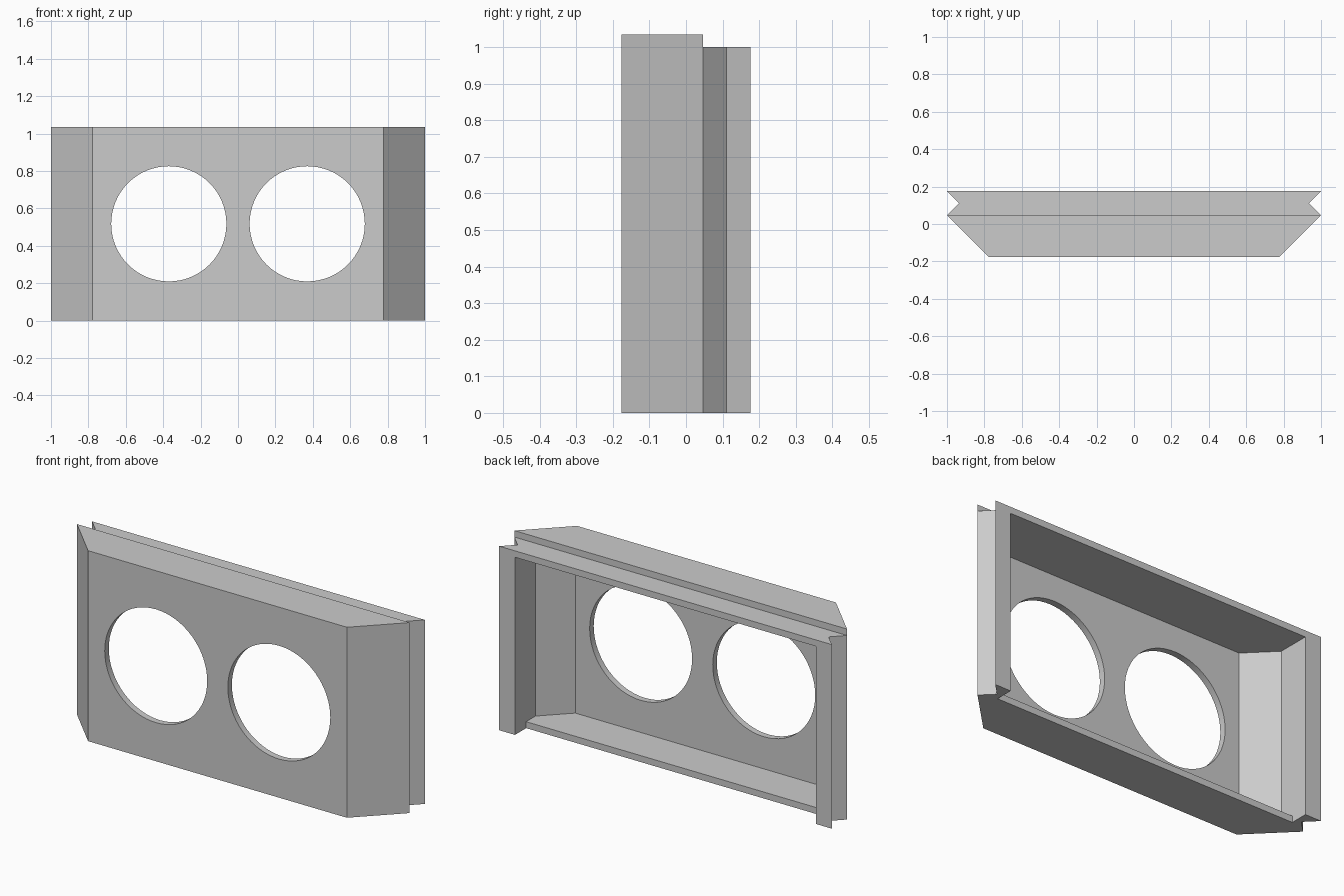
import bpy
import bmesh
import math
from mathutils import Matrix

cube = bpy.data.objects.get("Cube")
if cube:
    bpy.data.objects.remove(cube, do_unlink=True)

FRONT, STEP, BACK = -0.176, 0.046, 0.176   # depth positions
TOP, RIM_TOP, WALL = 1.035, 1.0, 0.035
NOTCH = (BACK - STEP) / 2
INNER = 0.905                              # half width of the opening

grey = bpy.data.materials.new("plain_grey")
grey.use_nodes = True
grey.diffuse_color = (0.6, 0.6, 0.6, 1)
grey.node_tree.nodes["Principled BSDF"].inputs["Base Color"].default_value = (0.6, 0.6, 0.6, 1)


def finish(name, bm):
    bmesh.ops.recalc_face_normals(bm, faces=bm.faces[:])
    mesh = bpy.data.meshes.new(name)
    bm.to_mesh(mesh)
    bm.free()
    mesh.materials.append(grey)
    obj = bpy.data.objects.new(name, mesh)
    bpy.context.collection.objects.link(obj)
    return obj


def prism(name, half, z0, z1):
    """Mirror a right-hand plan outline across x and extrude it upwards."""
    outline = half + [(-x, y) for x, y in reversed(half)]
    bm = bmesh.new()
    face = bm.faces.new([bm.verts.new((x, y, z0)) for x, y in outline])
    up = bmesh.ops.extrude_face_region(bm, geom=[face])["geom"]
    verts = [v for v in up if isinstance(v, bmesh.types.BMVert)]
    bmesh.ops.translate(bm, verts=verts, vec=(0, 0, z1 - z0))
    return finish(name, bm)


def drill(name, x):
    bm = bmesh.new()
    place = Matrix.Translation((x, FRONT, TOP / 2)) @ Matrix.Rotation(math.pi / 2, 4, "X")
    bmesh.ops.create_cone(bm, cap_ends=True, segments=64, radius1=0.308,
                          radius2=0.308, depth=0.2, matrix=place)
    return finish(name, bm)


# Solid block with sloped front corners and V-grooved sides
block = prism("hollow_wall_block", [(0.778, FRONT), (1, STEP),
                                    (1 - NOTCH, STEP + NOTCH), (1, BACK)], 0, TOP)

# Cavity follows the sloped cheeks and is open at the back
cavity = prism("cavity_cutter", [(0.764, FRONT + WALL), (INNER, 0.0), (INNER, 0.3)],
               WALL, RIM_TOP - WALL)
# Step along the top of the back rim
top_step = prism("top_step_cutter", [(1.2, STEP), (1.2, 0.3)], RIM_TOP, 1.2)
# Gap between the side flanges at the bottom of the back
bottom_gap = prism("bottom_gap_cutter", [(INNER, 0.08), (INNER, 0.3)], -0.1, 0.2)
# Two round openings through the front
holes = [drill("round_opening_cutter", x) for x in (-0.37, 0.37)]

bpy.context.view_layer.objects.active = block
for cutter in [cavity, top_step, bottom_gap] + holes:
    cutter.hide_render = True
    mod = block.modifiers.new(cutter.name, "BOOLEAN")
    mod.operation = "DIFFERENCE"
    mod.solver = "EXACT"
    mod.object = cutter
    bpy.ops.object.modifier_apply(modifier=mod.name)
    bpy.data.objects.remove(cutter, do_unlink=True)

bpy.ops.object.select_all(action="DESELECT")
block.select_set(True)
bpy.ops.object.shade_smooth_by_angle(angle=math.radians(30))
